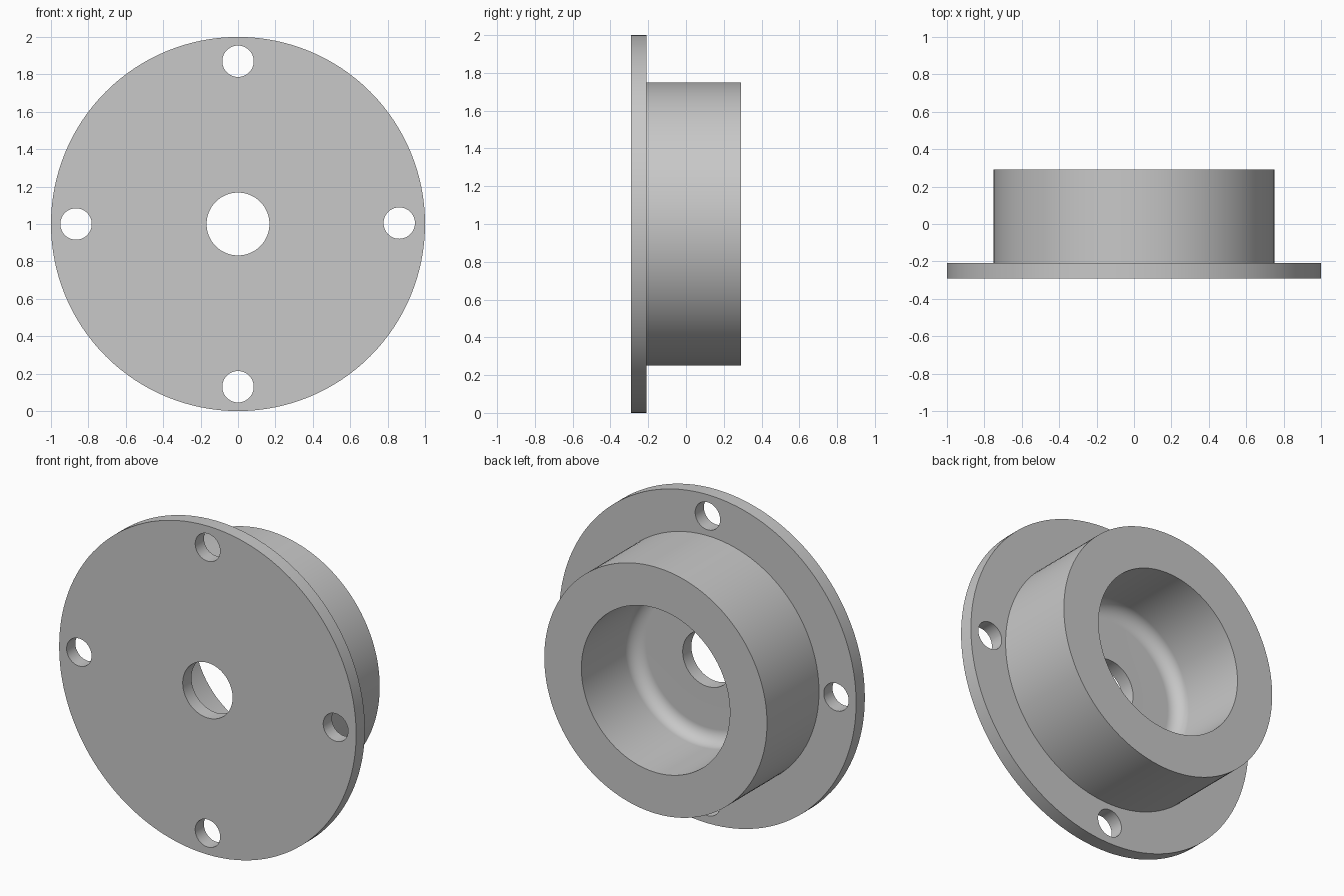
import bpy
import bmesh
import math
from mathutils import Matrix, Vector

cube = bpy.data.objects.get("Cube")
if cube:
    bpy.data.objects.remove(cube, do_unlink=True)

STEPS = 128
FRONT, FLANGE_BACK, HUB_BACK = -0.292, -0.208, 0.292
FLANGE_R, HUB_R, BORE_R, SHAFT_R = 1.0, 0.75, 0.5, 0.168
FILLET = 0.083
BOLT_R = 0.084

grey = bpy.data.materials.new("plain grey")
grey.use_nodes = True
grey.diffuse_color = (0.58, 0.58, 0.58, 1)
grey.node_tree.nodes["Principled BSDF"].inputs["Base Color"].default_value = grey.diffuse_color


def make_object(name, bm):
    bmesh.ops.recalc_face_normals(bm, faces=bm.faces)
    mesh = bpy.data.meshes.new(name)
    bm.to_mesh(mesh)
    bm.free()
    mesh.materials.append(grey)
    obj = bpy.data.objects.new(name, mesh)
    bpy.context.collection.objects.link(obj)
    return obj


# Section of the flange, hub and blind bore as (radius, y), with a filleted bore floor
section = [(SHAFT_R, FRONT), (FLANGE_R, FRONT), (FLANGE_R, FLANGE_BACK),
           (HUB_R, FLANGE_BACK), (HUB_R, HUB_BACK), (BORE_R, HUB_BACK)]
for i in range(9):
    a = math.radians(90) * i / 8
    section.append((BORE_R - FILLET + FILLET * math.cos(a),
                    FLANGE_BACK + FILLET - FILLET * math.sin(a)))
section.append((SHAFT_R, FLANGE_BACK))

# Revolve the section about the horizontal axis
bm = bmesh.new()
verts = [bm.verts.new((r, y, 1)) for r, y in section]
edges = [bm.edges.new((v, verts[(i + 1) % len(verts)])) for i, v in enumerate(verts)]
bmesh.ops.spin(bm, geom=verts + edges, cent=(0, 0, 1), axis=(0, 1, 0),
               angle=math.tau, steps=STEPS)
bmesh.ops.remove_doubles(bm, verts=bm.verts, dist=0.0001)
hub = make_object("flanged_hub", bm)

# Four bolt holes through the flange
bm = bmesh.new()
for x, z in ((0, 1.87), (0, 0.13), (-0.866, 1), (0.862, 1.005)):
    place = Matrix.Translation(Vector((x, FLANGE_BACK - 0.04, z))) @ Matrix.Rotation(math.pi / 2, 4, 'X')
    bmesh.ops.create_cone(bm, cap_ends=True, segments=48, radius1=BOLT_R,
                          radius2=BOLT_R, depth=0.2, matrix=place)
cutter = make_object("bolt_hole_cutter", bm)
cutter.hide_render = True

cut = hub.modifiers.new("bolt_holes", 'BOOLEAN')
cut.operation = 'DIFFERENCE'
cut.solver = 'EXACT'
cut.object = cutter

bpy.ops.object.select_all(action='DESELECT')
hub.select_set(True)
bpy.context.view_layer.objects.active = hub
bpy.ops.object.modifier_apply(modifier=cut.name)
bpy.data.objects.remove(cutter, do_unlink=True)

# Smooth walls, crisp rims, flat faces
bpy.ops.object.shade_smooth_by_angle(angle=math.radians(30))
weighted = hub.modifiers.new("flat_faces", 'WEIGHTED_NORMAL')
weighted.keep_sharp = True
